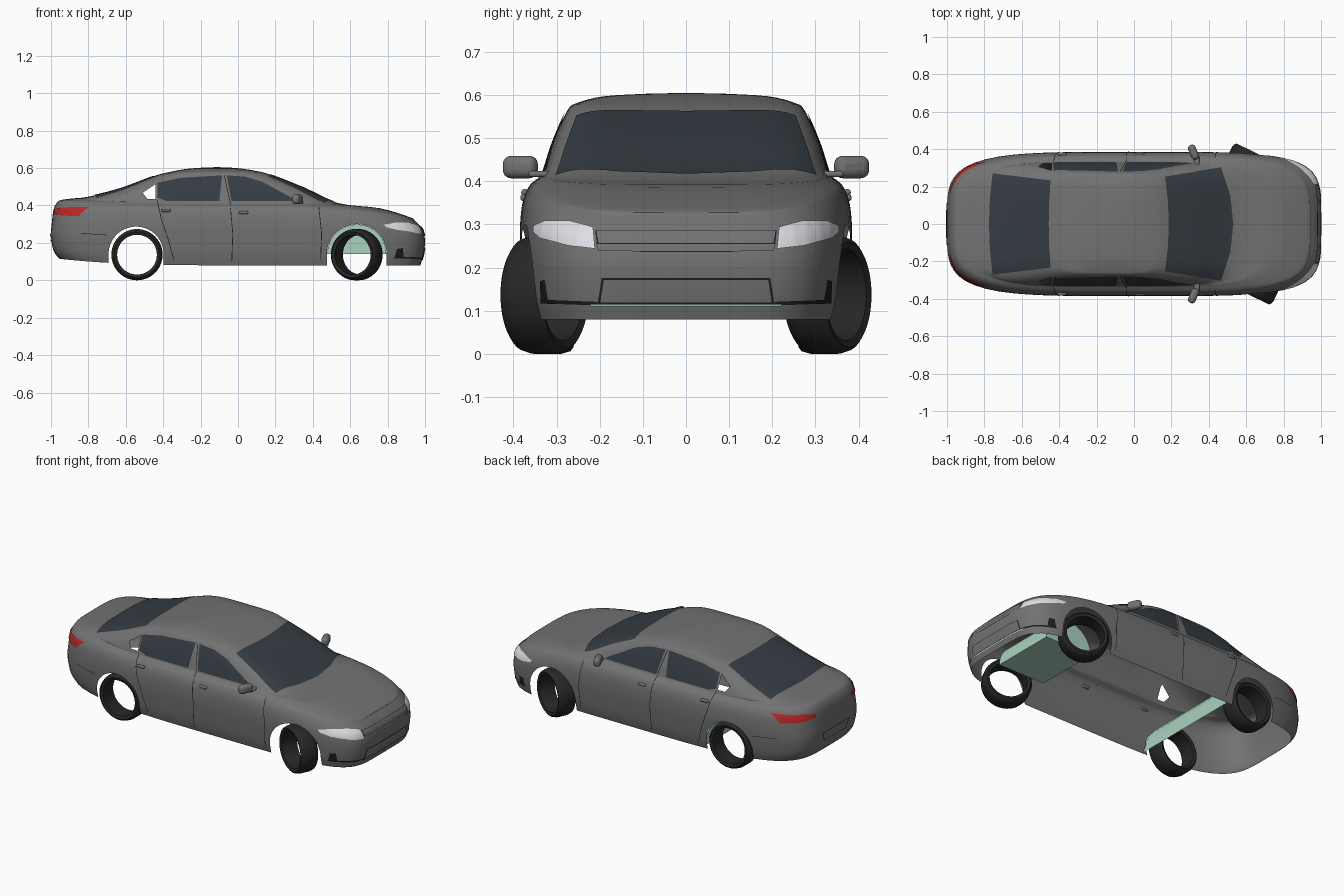
import bpy, bmesh
from math import sin, cos, pi, radians
from mathutils import Vector, Matrix
from mathutils.bvhtree import BVHTree

if "Cube" in bpy.data.objects:
    bpy.data.objects.remove(bpy.data.objects["Cube"])


def material(name, r, g, b):
    m = bpy.data.materials.new(name)
    m.diffuse_color = (r, g, b, 1)
    m.use_nodes = True
    m.node_tree.nodes["Principled BSDF"].inputs["Base Color"].default_value = m.diffuse_color
    return m


PAINT = material("paint", .17, .17, .17)
SCRAP = material("scrap", 1, 0, 1)
GLASS = material("glass", .035, .045, .055)
RUBBER = material("rubber", .02, .02, .02)
BLACK = material("black_trim", .012, .012, .012)
RED = material("red_lens", .5, .02, .02)
CLEAR = material("clear_lens", .75, .75, .8)
LINER = material("liner", .4, .65, .53)


def make(name, verts, faces, *mats):
    me = bpy.data.meshes.new(name)
    me.from_pydata([tuple(v) for v in verts], [], faces)
    bm = bmesh.new()
    bm.from_mesh(me)
    bmesh.ops.recalc_face_normals(bm, faces=bm.faces)
    bm.to_mesh(me)
    bm.free()
    for m in mats:
        me.materials.append(m)
    ob = bpy.data.objects.new(name, me)
    bpy.context.collection.objects.link(ob)
    return ob


def activate(ob):
    bpy.ops.object.select_all(action='DESELECT')
    ob.select_set(True)
    bpy.context.view_layer.objects.active = ob


def smooth(ob, angle=35):
    activate(ob)
    bpy.ops.object.shade_smooth_by_angle(angle=radians(angle))
    return ob


def prism(name, outline, y0, y1, *mats):
    n = len(outline)
    v = [(x, y, z) for y in (y0, y1) for x, z in outline]
    f = [(i, (i + 1) % n, n + (i + 1) % n, n + i) for i in range(n)]
    return make(name, v, f + [tuple(range(n)), tuple(range(n, 2 * n))], *mats)


# Body: stacked outlines (front x, rear x, half width, front/rear squareness, z front, z side, z rear)
RINGS = [
    (.975, -.955, .362, 5.3, 4.5, .080, .080, .115), (.99, -.987, .374, 5.2, 4.4, .130, .130, .160),
    (1.0, -1.0, .382, 5.0, 4.4, .205, .210, .240), (.99, -.995, .385, 4.8, 4.3, .265, .285, .310),
    (.97, -.988, .379, 4.5, 4.2, .295, .350, .370), (.945, -.975, .364, 4.5, 4.2, .320, .388, .405),
    (.92, -.950, .348, 4.5, 4.2, .337, .403, .428), (.76, -.880, .336, 4.2, 4.2, .385, .412, .438),
    (.535, -.800, .329, 6, 5, .413, .425, .447), (.35, -.630, .308, 6, 5, .495, .490, .490),
    (.17, -.450, .275, 5.5, 5, .566, .564, .557), (.10, -.370, .251, 5, 4.5, .584, .582, .578),
    (.02, -.280, .190, 4, 4, .597, .597, .595), (-.05, -.180, .090, 3, 3, .603, .603, .603)]
SEG, SUB = 96, 4


def spline(rows, i, t):
    a, b, c, d = (rows[min(max(i + k, 0), len(rows) - 1)] for k in (-1, 0, 1, 2))
    return [q + .5 * t * (r - p + t * (2 * p - 5 * q + 4 * r - s + t * (3 * (q - r) + s - p)))
            for p, q, r, s in zip(a, b, c, d)]


levels = [spline(RINGS, i, k / SUB) for i in range(len(RINGS) - 1) for k in range(SUB)] + [RINGS[-1]]
verts, faces = [], []
for xf, xr, w, nf, nr, zf, zm, zr in levels:
    for j in range(SEG):
        t = 2 * pi * j / SEG
        n = nf if cos(t) > 0 else nr
        d = (abs(cos(t)) ** n + abs(sin(t)) ** n) ** (1 / n)
        c, s = cos(t) / d, sin(t) / d
        z = zm + ((zf if c > 0 else zr) - zm) * abs(c) ** 3
        verts.append(((xf + xr) / 2 + (xf - xr) / 2 * c, w * s, z))
for i in range(len(levels) - 1):
    for j in range(SEG):
        k = (j + 1) % SEG
        faces.append((i * SEG + j, i * SEG + k, (i + 1) * SEG + k, (i + 1) * SEG + j))
top, last = len(verts), (len(levels) - 1) * SEG
verts += [(-.11, 0, .605), (0, 0, .08)]
faces += [(last + j, last + (j + 1) % SEG, top) for j in range(SEG)]
sides = len(faces)
faces += [((j + 1) % SEG, j, top + 1) for j in range(SEG)]
body = make("body_shell", verts, faces, PAINT, SCRAP)
for p in body.data.polygons[sides:]:
    p.material_index = 1
surface = BVHTree.FromPolygons([Vector(v) for v in verts], faces)


# Wheel arches and open rear quarter windows are cut, then the shell is opened
def arch(x, r, n=28):
    pts = [(x + r * cos(pi * i / n), .14 + r * sin(pi * i / n)) for i in range(n + 1)]
    return pts + [(x - r, 0), (x + r, 0)]


for name, outline in (("front_arch", arch(.635, .16)), ("rear_arch", arch(-.545, .147)),
                      ("quarter_window", [(-.51, .468), (-.44, .515), (-.44, .435), (-.485, .435)])):
    cut = prism(name + "_cutter", outline, -.6, .6, PAINT, SCRAP)
    for p in cut.data.polygons:
        p.material_index = 1
    mod = body.modifiers.new(name, 'BOOLEAN')
    mod.operation, mod.solver, mod.object = 'DIFFERENCE', 'EXACT', cut
    activate(body)
    bpy.ops.object.modifier_apply(modifier=mod.name)
    bpy.data.objects.remove(cut)
bm = bmesh.new()
bm.from_mesh(body.data)
bmesh.ops.delete(bm, geom=[f for f in bm.faces if f.material_index == 1], context='FACES')
bm.to_mesh(body.data)
bm.free()
body.data.materials.pop(index=1)
smooth(body)


# Panels laid on the body: a grid between two edges, projected along an axis
def along(pts, t):
    f = t * (len(pts) - 1)
    i = min(int(f), len(pts) - 2)
    return Vector(pts[i]).lerp(Vector(pts[i + 1]), f - i)


def panel(name, lower, upper, axis, mat, mirror=True, lift=.003, nu=24, nv=8):
    v = []
    for a in range(nu + 1):
        for b in range(nv + 1):
            p, q = along(lower, a / nu).lerp(along(upper, a / nu), b / nv)
            start, ray = {'Y': ((p, 2, q), (0, -1, 0)), 'Z': ((p, q, 2), (0, 0, -1)),
                          'X': ((2, p, q), (-1, 0, 0)), '-X': ((-2, p, q), (1, 0, 0))}[axis]
            hit = surface.ray_cast(Vector(start), Vector(ray))
            if hit[0] is None:
                hit = surface.find_nearest(Vector(start) + 1.2 * Vector(ray))
            nrm = hit[1] if hit[1].dot(Vector(ray)) < 0 else -hit[1]
            v.append(hit[0] + nrm * lift)
    m = nv + 1
    f = [(a * m + b, (a + 1) * m + b, (a + 1) * m + b + 1, a * m + b + 1)
         for a in range(nu) for b in range(nv)]
    smooth(make(name, v, f, mat), 60)
    if mirror:
        smooth(make(name + "_mirrored", [(p.x, -p.y, p.z) for p in v], f, mat), 60)


# Glass
five = (-1, -.5, 0, .5, 1)
panel("windscreen", [(.53 - .065 * v * v, .302 * v) for v in five],
      [(.185 - .02 * v * v, .252 * v) for v in five], 'Z', GLASS, False)
panel("rear_window", [(-.775 + .02 * v * v, .27 * v) for v in five],
      [(-.455 + .01 * v * v, .232 * v) for v in five], 'Z', GLASS, False)
panel("front_door_window", [(-.035, .423), (.31, .423)],
      [(-.06, .56), (.04, .552), (.13, .525), (.25, .46), (.31, .427)], 'Y', GLASS)
panel("rear_door_window", [(-.43, .44), (-.38, .423), (-.10, .423)],
      [(-.43, .52), (-.31, .546), (-.085, .56)], 'Y', GLASS)

# Lamps
panel("headlamp", [(.21, .243), (.27, .25), (.335, .268), (.351, .282)],
      [(.215, .292), (.27, .307), (.325, .307), (.351, .296)], 'X', CLEAR, lift=.004)
panel("tail_lamp", [(.17, .357), (.24, .348), (.322, .342)],
      [(.165, .375), (.24, .388), (.325, .39)], '-X', RED, lift=.004)

# Grilles, bumper slots and rear plate
panel("upper_grille_frame", [(-.205, .243), (-.1, .236), (.1, .236), (.205, .243)],
      [(-.21, .286), (.21, .286)], 'X', BLACK, False, .002)
for z0, z1 in ((.238, .254), (.256, .284)):
    panel("upper_grille_bar", [(-.202, z0), (.202, z0)], [(-.207, z1), (.207, z1)], 'X', PAINT, False, .004)
panel("lower_grille_frame", [(-.205, .112), (.205, .112)], [(-.195, .176), (.195, .176)], 'X', BLACK, False, .002)
panel("lower_grille", [(-.198, .12), (.198, .12)], [(-.19, .172), (.19, .172)], 'X', PAINT, False, .004)
panel("lower_grille_lip", [(-.22, .111), (.22, .111)], [(-.22, .116), (.22, .116)], 'X', LINER, False, .005)
panel("bumper_slot", [(.205, .113), (.335, .117)], [(.205, .121), (.335, .126)], 'X', BLACK, lift=.002)
panel("bumper_scoop", [(.318, .125), (.335, .125)], [(.326, .172), (.337, .168)], 'X', BLACK, lift=.002)
panel("plate_recess", [(-.11, .195), (.11, .195)], [(-.125, .25), (.125, .25)], '-X', BLACK, False, .002)
panel("rear_plate", [(-.107, .198), (.107, .198)], [(-.121, .248), (.121, .248)], '-X', PAINT, False, .004)


# Door and bumper seams
def seam(name, pts, axis, dx=.004):
    panel(name, pts, [(a + dx, b) for a, b in pts], axis, BLACK, lift=.0015, nv=1)


seam("centre_door_seam", [(-.035, .10), (-.03, .25), (-.045, .42), (-.075, .56)], 'Y')
seam("front_door_seam", [(.44, .11), (.445, .25), (.43, .39)], 'Y')
seam("rear_door_seam", [(-.345, .11), (-.375, .22), (-.41, .32), (-.435, .43)], 'Y')
panel("rear_bumper_seam", [(-.84, .25), (-.70, .24)], [(-.84, .253), (-.70, .243)], 'Y', BLACK, lift=.0015, nv=1)


# Rounded blocks for handles and mirrors
def block(name, loc, size, mat, turn=0):
    bpy.ops.mesh.primitive_cube_add(size=1)
    ob = bpy.context.object
    ob.name = name
    ob.data.transform(Matrix.Translation(loc) @ Matrix.Rotation(turn, 4, 'Z') @ Matrix.Diagonal((*size, 1)))
    ob.data.materials.append(mat)
    bev = ob.modifiers.new("round", 'BEVEL')
    bev.width, bev.segments = min(size) * .45, 4
    return smooth(ob)


for s, side in ((1, "left"), (-1, "right")):
    block("front_handle_" + side, (.03, s * .376, .362), (.05, .016, .016), PAINT)
    block("rear_handle_" + side, (-.385, s * .374, .374), (.05, .016, .016), PAINT)
    block("mirror_housing_" + side, (.318, s * .384, .433), (.042, .083, .052), PAINT, s * .4)
    block("mirror_stalk_" + side, (.335, s * .335, .417), (.03, .06, .014), PAINT)

# Tyres: open rings, front pair steered
TYRE = [(.106, -.048), (.122, -.054), (.131, -.047), (.137, -.026), (.137, .026),
        (.131, .047), (.122, .054), (.106, .048)]
N, K = 56, len(TYRE)
ring_v = [Vector((r * cos(2 * pi * i / N), y, r * sin(2 * pi * i / N))) for i in range(N) for r, y in TYRE]
ring_f = [(i * K + j, i * K + (j + 1) % K, (i + 1) % N * K + (j + 1) % K, (i + 1) % N * K + j)
          for i in range(N) for j in range(K)]
for name, x, y, turn in (("front", .635, .328, -26), ("rear", -.54, .315, 0)):
    for s, side in ((1, "left"), (-1, "right")):
        m = Matrix.Translation((x, s * y, .137)) @ Matrix.Rotation(radians(turn), 4, 'Z')
        smooth(make(f"{name}_tyre_{side}", [m @ v for v in ring_v], ring_f, RUBBER), 40)

# Inner wheel housings seen through the arches and from below
smooth(prism("front_wheel_housing", arch(.635, .158)[:29], -.2, .2, LINER))
sheet = [(-.365, .085), (-.385, .14), (-.395, .18), (-.415, .22), (-.445, .255)]
smooth(make("rear_wheel_housing", [(x, y, z) for x, z in sheet for y in (-.36, .36)],
            [(2 * i, 2 * i + 1, 2 * i + 3, 2 * i + 2) for i in range(len(sheet) - 1)], LINER), 60)
